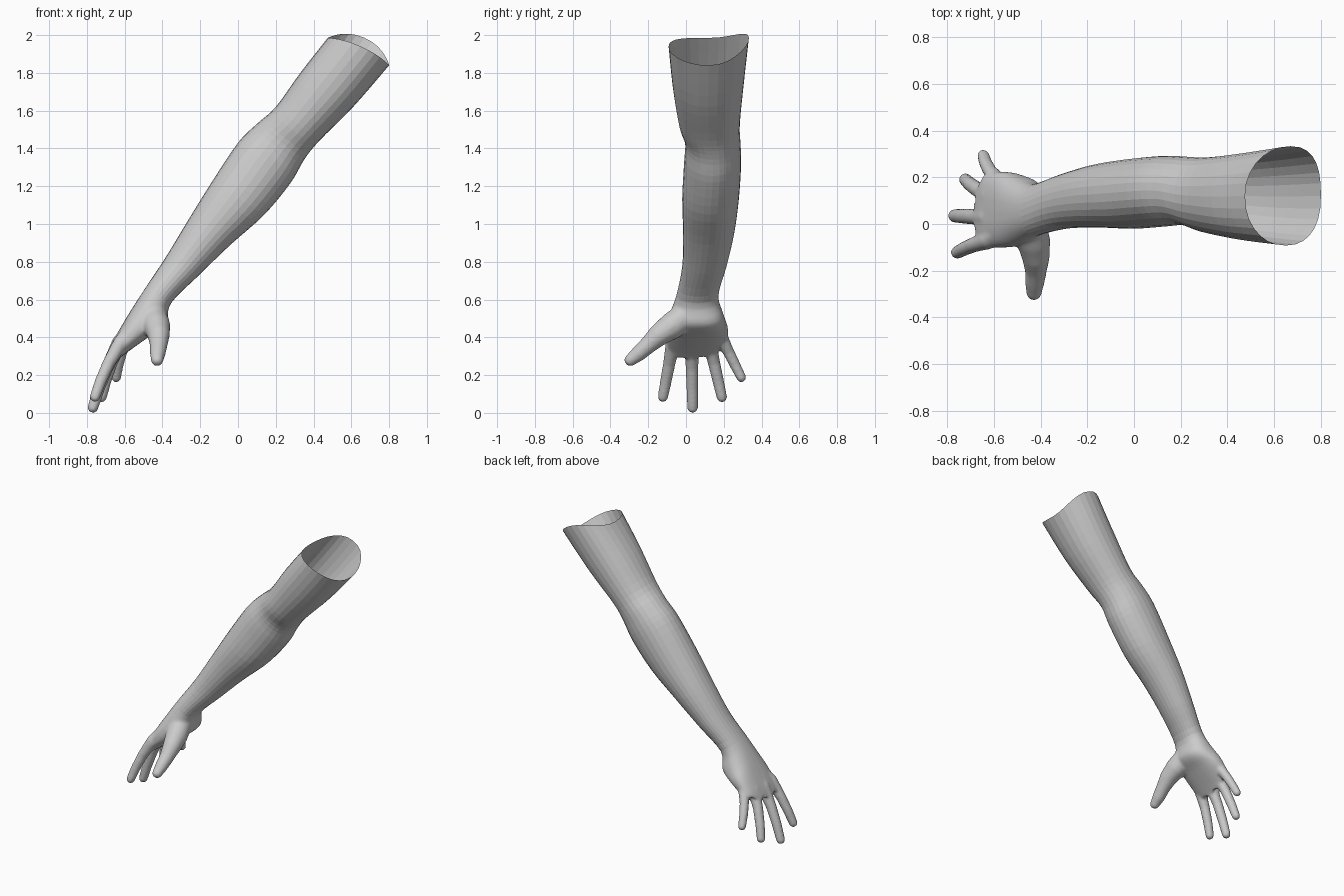
import bpy, bmesh
from math import sin, cos, pi, copysign
from mathutils import Vector

if "Cube" in bpy.data.objects:
    bpy.data.objects.remove(bpy.data.objects["Cube"])

SIDES = 28
STEPS = 4

# Cross-sections from shoulder to knuckles:
# upper edge x,z / lower edge x,z / front y, back y / lift of front and back / squareness
SECTIONS = [
    (.475, 1.985, .80, 1.84, -.092, .333, .03, .08, 2.2),
    (.33, 1.80, .61, 1.62, -.07, .305, .02, .03, 2.2),
    (.20, 1.62, .43, 1.44, -.037, .285, 0, 0, 2.1),
    (.10, 1.53, .35, 1.34, -.005, .288, 0, 0, 2.1),
    (.00, 1.43, .28, 1.22, -.01, .292, 0, 0, 2.1),
    (-.14, 1.22, .14, 1.05, -.02, .28, 0, 0, 2.1),
    (-.27, 1.01, -.04, .89, -.015, .255, 0, 0, 2.1),
    (-.385, .82, -.20, .735, -.02, .215, 0, 0, 2.1),
    (-.485, .67, -.355, .58, -.05, .172, 0, 0, 2.2),
    (-.55, .57, -.38, .465, -.085, .198, 0, 0, 2.4),
    (-.605, .48, -.475, .40, -.10, .222, 0, .01, 2.6),
    (-.665, .375, -.58, .325, -.10, .222, .0, .04, 2.7),
    (-.69, .315, -.63, .285, -.095, .215, .01, .07, 2.7),
]
WRIST = 8 * STEPS


def smooth_sections(secs):
    """Catmull-Rom interpolation of the section values."""
    out = []
    for i in range(len(secs) - 1):
        quad = (secs[max(i - 1, 0)], secs[i], secs[i + 1], secs[min(i + 2, len(secs) - 1)])
        for s in range(STEPS):
            t = s / STEPS
            out.append([.5 * (2 * b + (c - a) * t + (2 * a - 5 * b + 4 * c - d) * t * t
                              + (3 * b - a - 3 * c + d) * t ** 3) for a, b, c, d in zip(*quad)])
    return out + [list(secs[-1])]


def ring(bm, sec, scale=1):
    ax, az, bx, bz, y0, y1, lift0, lift1, n = sec
    centre = Vector(((ax + bx) / 2, (y0 + y1) / 2, (az + bz) / 2))
    across = Vector((ax - bx, 0, az - bz)) / 2 * scale
    axis = Vector((across.z, 0, -across.x)).normalized()
    verts = []
    for i in range(SIDES):
        a = 2 * pi * i / SIDES
        u = copysign(abs(cos(a)) ** (2 / n), cos(a))
        v = copysign(abs(sin(a)) ** (2 / n), sin(a))
        p = centre + across * u + Vector((0, v * (y1 - y0) / 2 * scale, 0))
        p += axis * (lift1 if v > 0 else lift0) * v * v
        verts.append(bm.verts.new(p))
    return verts


def loft(bm, secs, scale=1, caps=False):
    rings = [ring(bm, s, scale if i == 0 else 1) for i, s in enumerate(secs)]
    for r, q in zip(rings, rings[1:]):
        for i in range(SIDES):
            j = (i + 1) % SIDES
            bm.faces.new((r[i], r[j], q[j], q[i]))
    if caps:
        bm.faces.new(rings[0])
        bm.faces.new(rings[-1])
    bmesh.ops.recalc_face_normals(bm, faces=bm.faces[:])


def limb(bm, points):
    """Chain of balls and tapered cylinders; points are (x, y, z, radius)."""
    for p in points:
        geo = bmesh.ops.create_uvsphere(bm, u_segments=16, v_segments=10, radius=p[3])
        bmesh.ops.translate(bm, verts=geo["verts"], vec=p[:3])
    for p, q in zip(points, points[1:]):
        a, b = Vector(p[:3]), Vector(q[:3])
        geo = bmesh.ops.create_cone(bm, cap_ends=True, segments=16, radius1=p[3],
                                    radius2=q[3], depth=(b - a).length)
        rot = (b - a).to_track_quat('Z', 'Y').to_matrix()
        bmesh.ops.rotate(bm, verts=geo["verts"], matrix=rot)
        bmesh.ops.translate(bm, verts=geo["verts"], vec=(a + b) / 2)


def make_object(name, bm):
    mesh = bpy.data.meshes.new(name)
    bm.to_mesh(mesh)
    bm.free()
    ob = bpy.data.objects.new(name, mesh)
    bpy.context.collection.objects.link(ob)
    return ob


sections = smooth_sections(SECTIONS)

# Arm: open faceted tube from shoulder to wrist
bm = bmesh.new()
loft(bm, sections[:WRIST + 1])
make_object("arm", bm)

# Hand: palm, fingers and thumb fused into one skin
bm = bmesh.new()
loft(bm, sections[WRIST - 1:], scale=.96, caps=True)

FINGERS = [  # knuckle, fingertip, thickness
    ((-.622, -.068, .37), (-.757, -.122, .085), 1.0),
    ((-.628, .030, .37), (-.768, .035, .028), 1.03),
    ((-.618, .122, .38), (-.722, .190, .083), 1.0),
    ((-.578, .182, .41), (-.645, .293, .187), .93),
]
for knuckle, tip, w in FINGERS:
    k, t = Vector(knuckle), Vector(tip)
    root = Vector((-.50, .06 + .35 * (k.y - .06), .535))
    arch = Vector((-.012, 0, 0))
    chain = [(root, .035), (k, .040), (k.lerp(t, .38) + arch, .033),
             (k.lerp(t, .70) + arch * .8, .031), (t, .028)]
    limb(bm, [(*p, r * w) for p, r in chain])

limb(bm, [(-.455, .02, .53, .075), (-.43, -.075, .46, .072), (-.42, -.14, .415, .060),
          (-.42, -.20, .36, .047), (-.425, -.25, .315, .042), (-.428, -.294, .28, .033)])

hand = make_object("hand", bm)
fuse = hand.modifiers.new("fuse", 'REMESH')
fuse.mode = 'VOXEL'
fuse.voxel_size = .009
fuse.use_smooth_shade = True
soften = hand.modifiers.new("soften", 'SMOOTH')
soften.factor = .5
soften.iterations = 6
